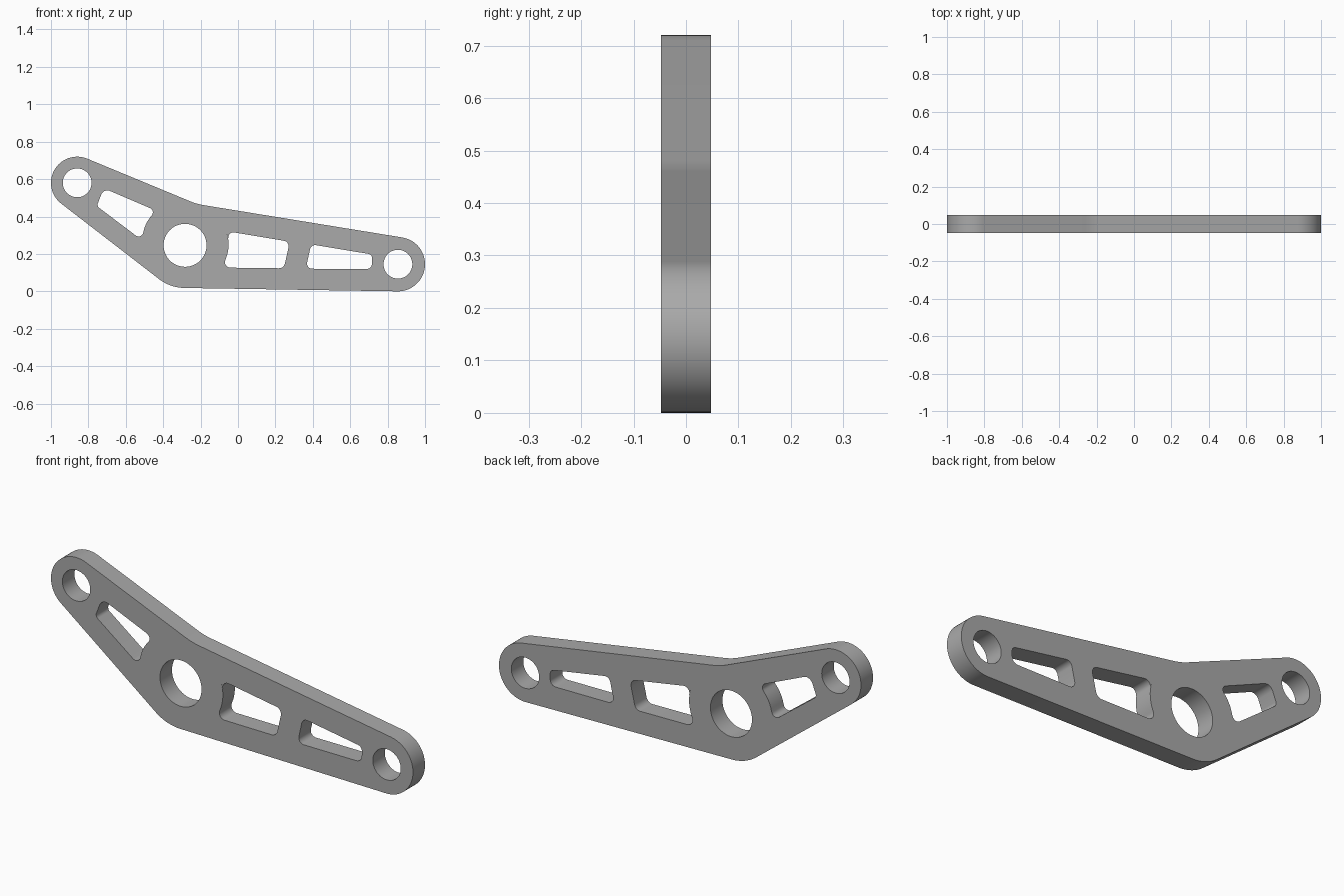
import bpy, bmesh, math
from mathutils import Vector
from mathutils.geometry import intersect_line_line_2d, normal

HALF_DEPTH = 0.0475

cube = bpy.data.objects.get("Cube")
if cube:
    bpy.data.objects.remove(cube, do_unlink=True)

# Bosses: centre, outer radius, bore radius
left = (Vector((-0.86, 0.58)), 0.14, 0.077)
middle = (Vector((-0.283, 0.246)), 0.228, 0.115)
right = (Vector((0.855, 0.145)), 0.145, 0.077)


def arc(centre, radius, start, end, steps):
    angles = [start + (end - start) * i / steps for i in range(steps + 1)]
    return [centre + radius * Vector((math.cos(a), math.sin(a))) for a in angles]


def tangent_angle(a, b):
    """Direction of the outer normal of the tangent running from boss a to b."""
    d = b[0] - a[0]
    return math.atan2(d.y, d.x) - math.acos((a[1] - b[1]) / d.length)


def boss_arc(before, boss, after, steps):
    start, end = tangent_angle(before, boss), tangent_angle(boss, after)
    return arc(boss[0], boss[1], start, start + (end - start) % math.tau, steps)


def fillet(before, corner, after, radius, steps=8):
    """Points rounding one corner between two straight edges."""
    u, v = (before - corner).normalized(), (after - corner).normalized()
    half = u.angle(v) / 2
    centre = corner + (u + v).normalized() * radius / math.sin(half)
    p = corner + u * radius / math.tan(half) - centre
    q = corner + v * radius / math.tan(half) - centre
    start = math.atan2(p.y, p.x)
    turn = (math.atan2(q.y, q.x) - start + math.pi) % math.tau - math.pi
    return arc(centre, radius, start, start + turn, steps)


def rounded(corners):
    pts = [Vector(c[:2]) for c in corners]
    out = []
    for i, c in enumerate(corners):
        out += fillet(pts[i - 1], pts[i], pts[(i + 1) % len(pts)], c[2])
    return out


# Outer contour: three tangent bosses with a soft hollow on the top edge
left_end = boss_arc(middle, left, middle, 32)
right_end = boss_arc(middle, right, middle, 32)
belly = boss_arc(left, middle, right, 16)
n1, n2 = tangent_angle(right, middle), tangent_angle(middle, left)
top_a = arc(middle[0], middle[1], n1, n1, 1)[0]
top_b = arc(middle[0], middle[1], n2, n2, 1)[0]
hollow = intersect_line_line_2d = None
d1, d2 = top_a - right_end[-1], left_end[0] - top_b
t = (top_b - right_end[-1]).cross(d2) / d1.cross(d2)
corner = right_end[-1] + d1 * t
hollow = fillet(right_end[-1], corner, left_end[0], 0.35)
loops = [left_end + belly + right_end + hollow]

# Round bores
for centre, _, bore in (left, middle, right):
    loops.append(arc(centre, bore, 0, math.tau, 48)[:-1])

# Lightening slots: x, z, corner radius (large radius follows the middle bore)
loops.append(rounded([(-0.718, 0.551, 0.035), (-0.755, 0.456, 0.022),
                      (-0.517, 0.276, 0.025), (-0.493, 0.367, 0.18),
                      (-0.44, 0.432, 0.025)]))
loops.append(rounded([(-0.063, 0.322, 0.028), (-0.039, 0.239, 0.2),
                      (-0.084, 0.127, 0.03), (0.245, 0.123, 0.032),
                      (0.277, 0.265, 0.03)]))
loops.append(rounded([(0.391, 0.251, 0.028), (0.362, 0.121, 0.028),
                      (0.716, 0.119, 0.03), (0.718, 0.197, 0.025)]))

# Fill the contours and extrude the plate through its thickness
bm = bmesh.new()
edges = []
for loop in loops:
    verts = [bm.verts.new((p.x, -HALF_DEPTH, p.y)) for p in loop]
    edges += [bm.edges.new((verts[i - 1], v)) for i, v in enumerate(verts)]
bmesh.ops.triangle_fill(bm, use_beauty=True, edges=edges, normal=(0, -1, 0))
extruded = bmesh.ops.extrude_face_region(bm, geom=bm.faces[:], use_keep_orig=True)
moved = [g for g in extruded["geom"] if isinstance(g, bmesh.types.BMVert)]
bmesh.ops.translate(bm, verts=moved, vec=(0, 2 * HALF_DEPTH, 0))
bmesh.ops.recalc_face_normals(bm, faces=bm.faces[:])
mesh = bpy.data.meshes.new("link_plate")
bm.to_mesh(mesh)
bm.free()

# Plain grey material
grey = bpy.data.materials.new("plain_grey")
grey.use_nodes = True
colour = (0.4, 0.4, 0.4, 1)
grey.diffuse_color = colour
grey.node_tree.nodes["Principled BSDF"].inputs["Base Color"].default_value = colour
mesh.materials.append(grey)

plate = bpy.data.objects.new("link_plate", mesh)
bpy.context.collection.objects.link(plate)
bpy.ops.object.select_all(action="DESELECT")
plate.select_set(True)
bpy.context.view_layer.objects.active = plate
bpy.ops.object.shade_smooth_by_angle(angle=math.radians(30))
